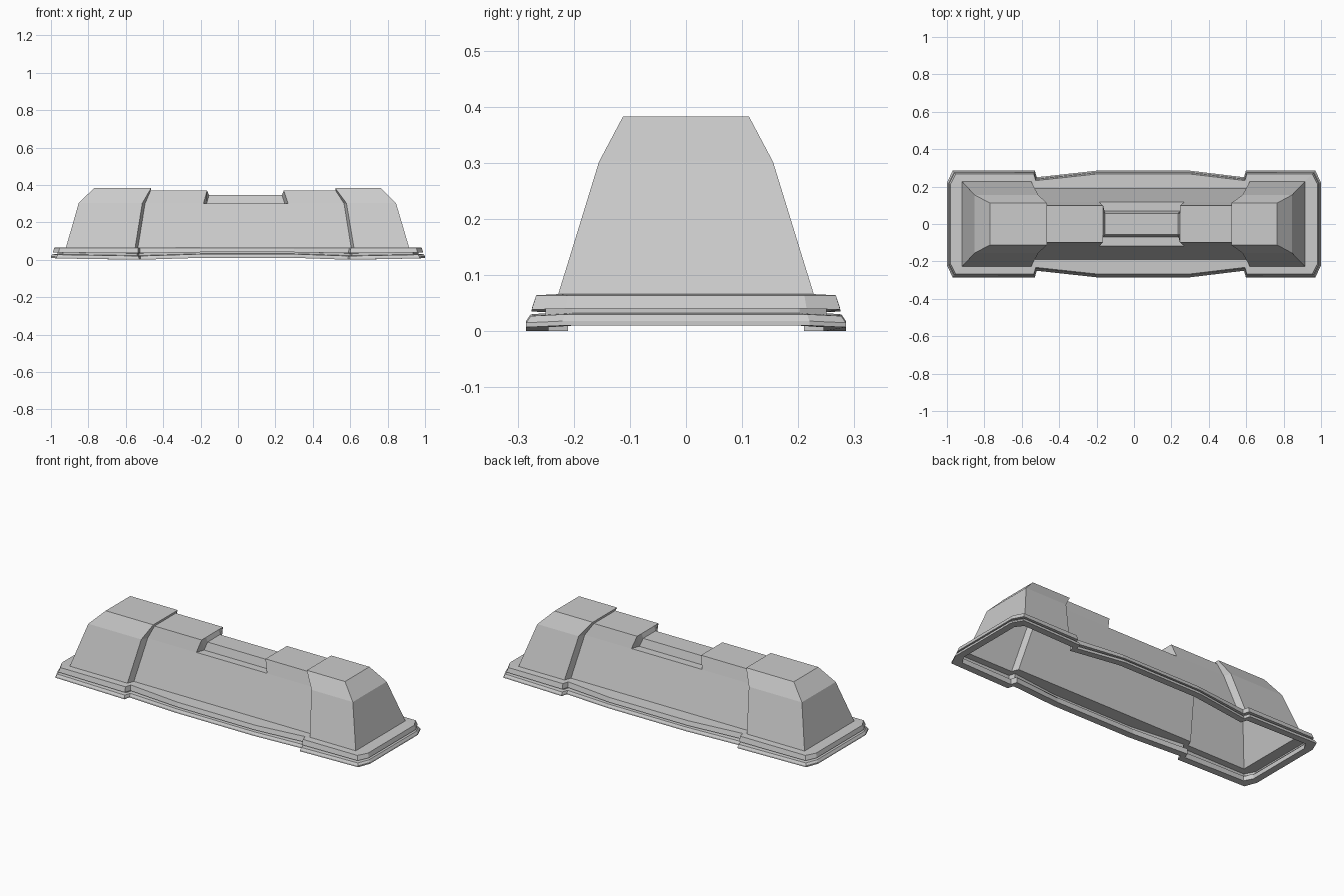
import bpy, bmesh

if "Cube" in bpy.data.objects:
    bpy.data.objects.remove(bpy.data.objects["Cube"])


def build(name, rings, closed, caps=False):
    """Skin a list of equal-length point rings into a flat-shaded object."""
    bm = bmesh.new()
    rows = [[bm.verts.new(p) for p in r] for r in rings]
    n = len(rows[0])
    for a, b in zip(rows, rows[1:]):
        for i in range(n if closed else n - 1):
            j = (i + 1) % n
            bm.faces.new((a[i], a[j], b[j], b[i]))
    if caps:
        # end walls: strips between mirrored points
        for r in (rows[0], rows[-1]):
            for i in range(n // 2 - 1):
                bm.faces.new((r[i], r[i + 1], r[n - 2 - i], r[n - 1 - i]))
    bmesh.ops.remove_doubles(bm, verts=bm.verts, dist=1e-5)
    bmesh.ops.recalc_face_normals(bm, faces=bm.faces)
    me = bpy.data.meshes.new(name)
    bm.to_mesh(me)
    bm.free()
    ob = bpy.data.objects.new(name, me)
    bpy.context.collection.objects.link(ob)
    return ob


# Body cover: cross-sections as (y, z), mirrored in y
END = [(.228, .065), (.155, .302), (.112, .383), (.057, .383)]
MID = [(.19, .065), (.117, .30), (.098, .37), (.057, .37)]
NOTCH = [(.19, .065), (.117, .30), (.07, .30), (.057, .345)]


def station(section, xs):
    half = [(x, y, z) for x, (y, z) in zip(xs, section)]
    return half + [(x, -y, z) for x, y, z in reversed(half)]


stations = [
    (END, (-.92, -.852, -.77, -.77)),
    (END, (-.55, -.512, -.465, -.465)),
    (MID, (-.535, -.497, -.467, -.467)),
    (MID, (-.19, -.185, -.165, -.165)),
    (NOTCH, (-.19, -.185, -.168, -.155)),
    (NOTCH, (.27, .268, .25, .235)),
    (MID, (.27, .268, .245, .245)),
    (MID, (.605, .567, .522, .522)),
    (END, (.62, .58, .52, .52)),
    (END, (.915, .845, .765, .765)),
]
build("body_cover", [station(*s) for s in stations], closed=False, caps=True)

# Base flange: half outline as (x, y, lift), and the line where it meets the body
OUTER = [(-1, .22, .01), (-.97, .285, .007), (-.53, .285, 0), (-.52, .25, 0),
         (-.2, .285, .01), (.3, .285, .01), (.588, .25, 0), (.598, .285, 0),
         (.97, .285, .007), (1, .22, .01)]
INNER = [(-.92, .22), (-.92, .228), (-.55, .228), (-.535, .19), (-.2, .19),
         (.3, .19), (.605, .19), (.62, .228), (.915, .228), (.915, .22)]


def mirror(half):
    return half + [(x, -y, z) for x, y, z in reversed(half)]


def flange_ring(inset, z, lift):
    half = []
    for i, (x, y, l) in enumerate(OUTER):
        if i in (2, 3):
            px = x - inset * .3
        elif i in (6, 7):
            px = x + inset * .3
        else:
            px = x * (1 - inset) if abs(x) > .9 else x
        half.append((px, y - inset * (.5 if abs(x) == 1 else 1), z + l * lift))
    return mirror(half)


# (inset, height, lift factor) from the inner lip, round the groove, to the top
profile = [(.04, .03, .5), (.04, 0, 1), (0, 0, 1), (0, .008, 1), (.008, .02, 1),
           (.035, .022, 1), (.035, .034, .8), (.010, .035, .5), (.018, .064, 0)]
rings = [flange_ring(*p) for p in profile]
rings.append(mirror([(x, y, .066) for x, y in INNER]))
build("base_flange", rings, closed=True)
